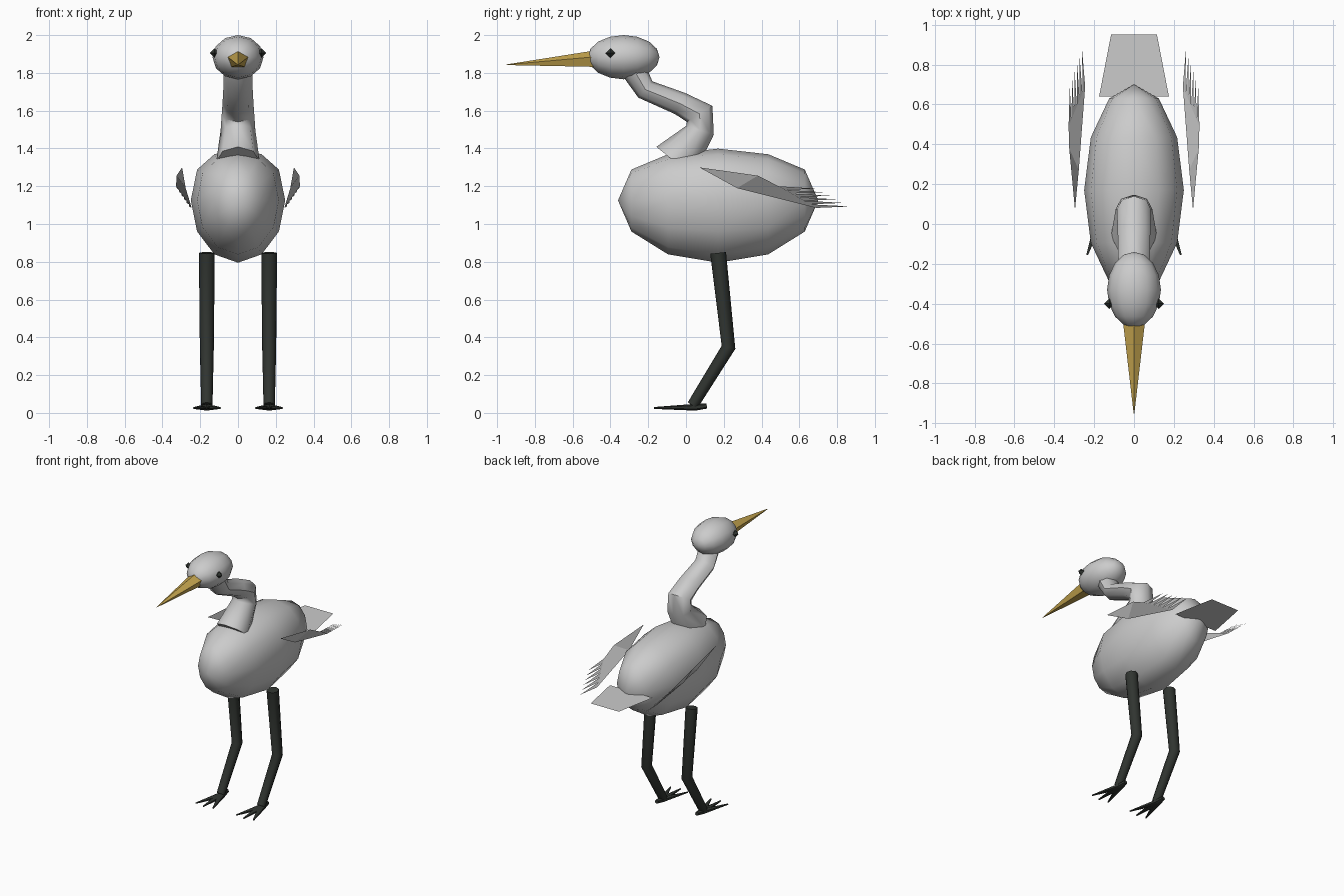
import bpy, bmesh
from math import sin, cos, pi, radians
from mathutils import Vector, Matrix

if "Cube" in bpy.data.objects:
    bpy.data.objects.remove(bpy.data.objects["Cube"])


def material(name, rgb):
    m = bpy.data.materials.new(name)
    m.diffuse_color = (*rgb, 1)
    m.use_nodes = True
    m.node_tree.nodes["Principled BSDF"].inputs["Base Color"].default_value = m.diffuse_color
    return m


dark = material("dark", (0.03, 0.035, 0.03))
gold = material("gold", (0.58, 0.39, 0.08))


def finish(name, bm, mat=None, smooth=True, angle=50):
    me = bpy.data.meshes.new(name)
    bm.to_mesh(me)
    bm.free()
    ob = bpy.data.objects.new(name, me)
    bpy.context.collection.objects.link(ob)
    if mat:
        me.materials.append(mat)
    if smooth:
        bpy.ops.object.select_all(action='DESELECT')
        ob.select_set(True)
        bpy.context.view_layer.objects.active = ob
        bpy.ops.object.shade_smooth_by_angle(angle=radians(angle))
    return ob


def ellipsoid(name, centre, radii, segs, rings, flatten=None):
    """Sphere with its poles along y; the top can be flattened above a height."""
    bm = bmesh.new()
    bmesh.ops.create_uvsphere(bm, u_segments=segs, v_segments=rings, radius=1,
                              matrix=Matrix.Rotation(pi / 2, 4, 'X'))
    for v in bm.verts:
        v.co = Vector(a * r for a, r in zip(v.co, radii))
        if flatten and v.co.z > flatten[0]:
            v.co.z = flatten[0] + (v.co.z - flatten[0]) * flatten[1]
        v.co += Vector(centre)
    return finish(name, bm)


def tube(name, path, sides, mat=None, turn=0.0):
    """Loft through points given as (x, y, z, radius across x, other radius)."""
    bm = bmesh.new()
    pts = [Vector(p[:3]) for p in path]
    rings = []
    for i, p in enumerate(pts):
        t = Vector()
        if i > 0:
            t += (p - pts[i - 1]).normalized()
        if i < len(pts) - 1:
            t += (pts[i + 1] - p).normalized()
        v = t.cross(Vector((1, 0, 0))).normalized()
        u = v.cross(t).normalized()
        ring = []
        for k in range(sides):
            a = 2 * pi * k / sides + turn
            ring.append(bm.verts.new(p + u * sin(a) * path[i][3] + v * cos(a) * path[i][4]))
        rings.append(ring)
    for a, b in zip(rings, rings[1:]):
        for k in range(sides):
            n = (k + 1) % sides
            bm.faces.new((a[k], a[n], b[n], b[k]))
    bm.faces.new(rings[0])
    bm.faces.new(rings[-1])
    bmesh.ops.recalc_face_normals(bm, faces=bm.faces)
    return finish(name, bm, mat)


# Body and head
ellipsoid("body", (0, 0.17, 1.125), (0.25, 0.53, 0.33), 12, 6, (0.16, 0.67))
ellipsoid("head", (0, -0.33, 1.883), (0.135, 0.19, 0.117), 12, 8)

# S-shaped neck
tube("neck", [(0, -0.06, 1.33, 0.115, 0.125),
              (0, 0.075, 1.497, 0.092, 0.076),
              (0, 0.072, 1.583, 0.086, 0.08),
              (0, -0.032, 1.638, 0.082, 0.062),
              (0, -0.215, 1.712, 0.078, 0.057),
              (0, -0.29, 1.84, 0.075, 0.07)], 8)

# Beak
tube("beak", [(0, -0.49, 1.87, 0.058, 0.047),
              (0, -0.95, 1.843, 0.002, 0.002)], 5, gold)

# Flat tail
bm = bmesh.new()
bm.faces.new([bm.verts.new(c) for c in ((-0.175, 0.64, 1.10), (0.175, 0.64, 1.10),
                                        (0.115, 0.95, 1.10), (-0.115, 0.95, 1.10))])
finish("tail", bm, smooth=False)


def wing(name, s):
    """Thin wing panel with a fan of pointed feathers at its rear edge."""
    bm = bmesh.new()

    def vert(c):
        return bm.verts.new((c[0] * s, c[1], c[2]))
    tip = vert((0.296, 0.07, 1.30))
    upper = vert((0.325, 0.38, 1.256))
    lower = vert((0.277, 0.27, 1.19))
    r0, r1 = Vector((0.328, 0.49, 1.20)), Vector((0.245, 0.69, 1.085))
    t0, t1 = Vector((0.322, 0.69, 1.187)), Vector((0.26, 0.87, 1.093))
    n = 6
    rear = [vert(r0.lerp(r1, i / n)) for i in range(n + 1)]
    faces = [(tip, upper, lower), (lower, upper, *rear)]
    for i in range(n):
        faces.append((rear[i], vert(t0.lerp(t1, i / (n - 1))), rear[i + 1]))
    for f in faces:
        bm.faces.new(f)
    bmesh.ops.recalc_face_normals(bm, faces=bm.faces)
    finish(name, bm, smooth=False)


for side, s in (("left", 1), ("right", -1)):
    wing(side + "_wing", s)

    # Eye
    bm = bmesh.new()
    bmesh.ops.create_uvsphere(bm, u_segments=4, v_segments=2, radius=0.026,
                              matrix=Matrix.Translation((0.124 * s, -0.40, 1.905)))
    finish(side + "_eye", bm, dark, smooth=False)

    # Leg bent at the joint
    x = 0.165 * s
    tube(side + "_leg", [(x, 0.17, 0.847, 0.042, 0.042),
                         (x, 0.225, 0.347, 0.037, 0.037),
                         (x, 0.035, 0.04, 0.03, 0.03)], 8, dark)

    # Three forward toes and one short back toe
    for label, dx, y in (("inner", -0.07, -0.155), ("middle", 0, -0.17),
                         ("outer", 0.07, -0.155), ("back", 0, 0.11)):
        r = 0.014 if label == "back" else 0.005
        z = 0.037 if label == "back" else 0.026
        tube(f"{side}_{label}_toe", [(x, 0.05, 0.03, 0.026, 0.018),
                                     (x + dx * s, y, z, r, r)], 6, dark)
